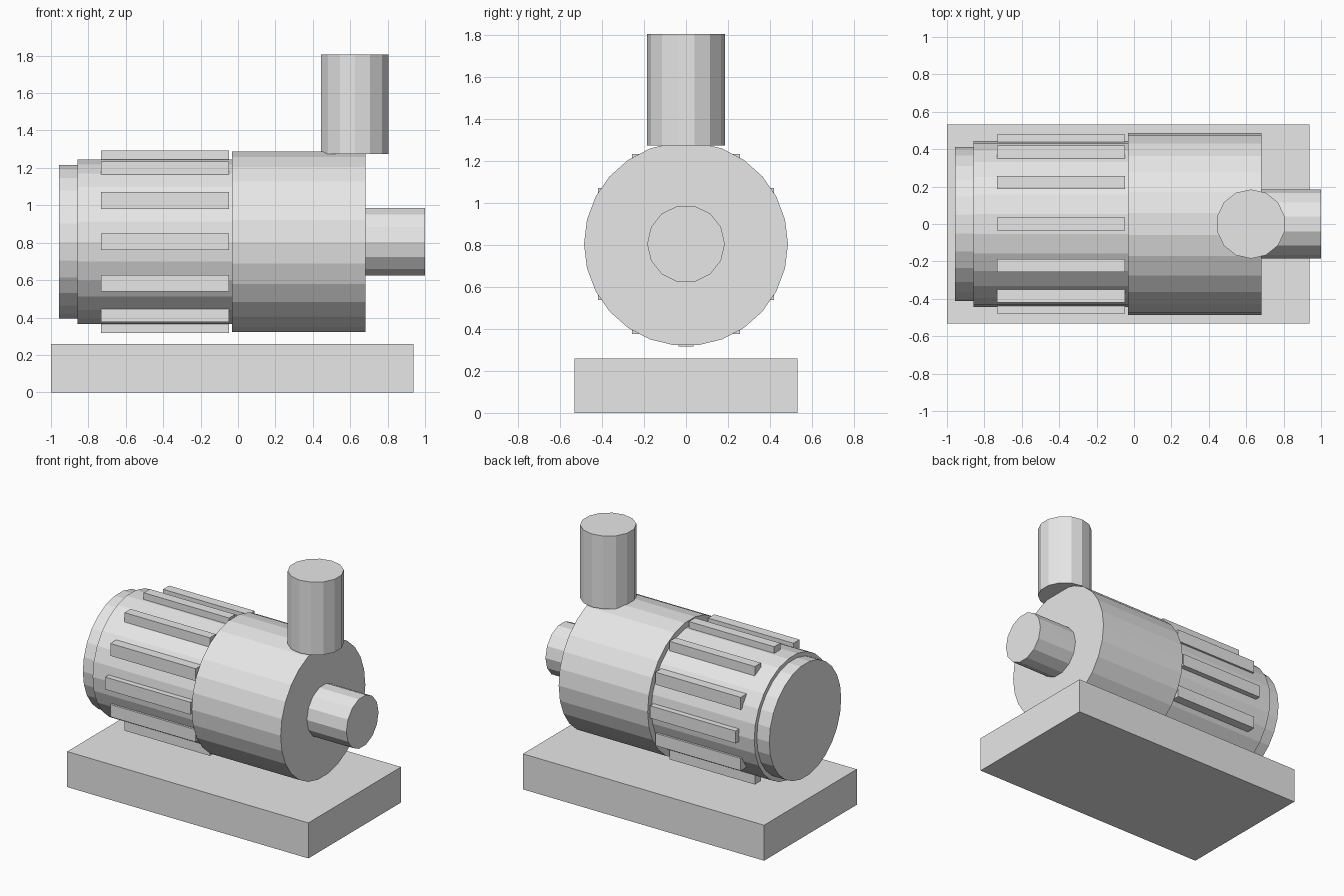
import bpy
import math
from mathutils import Matrix

cube = bpy.data.objects.get("Cube")
if cube:
    bpy.data.objects.remove(cube, do_unlink=True)

grey = bpy.data.materials.new("plain_grey")
grey.use_nodes = True
colour = (0.8, 0.8, 0.8, 1)
grey.diffuse_color = colour
grey.node_tree.nodes["Principled BSDF"].inputs["Base Color"].default_value = colour

AXIS_Z = 0.805


def finish(name):
    obj = bpy.context.object
    obj.name = name
    obj.data.materials.append(grey)
    return obj


def box(name, low, high):
    centre = [(a + b) / 2 for a, b in zip(low, high)]
    bpy.ops.mesh.primitive_cube_add(size=1, location=centre)
    obj = finish(name)
    obj.data.transform(Matrix.Diagonal([b - a for a, b in zip(low, high)] + [1]))


def drum(name, x0, x1, radius, sides):
    # Cylinder lying along x, with a corner on the y axis
    bpy.ops.mesh.primitive_cylinder_add(
        vertices=sides, radius=radius, depth=x1 - x0,
        location=((x0 + x1) / 2, 0, AXIS_Z))
    obj = finish(name)
    obj.data.transform(Matrix.Rotation(math.pi / 2, 4, "Y"))


# Base plate
box("base_plate", (-1, -0.532, 0), (0.938, 0.532, 0.258))

# Motor, its end cap, the pump casing and the inlet
drum("end_cap", -0.958, -0.858, 0.413, 26)
drum("motor_body", -0.858, -0.032, 0.443, 26)
drum("pump_casing", -0.032, 0.683, 0.486, 26)
drum("inlet_pipe", 0.683, 1, 0.185, 14)

# Upright outlet
bpy.ops.mesh.primitive_cylinder_add(
    vertices=14, radius=0.185, depth=0.53, location=(0.625, 0, 1.54))
finish("outlet_pipe")

# Cooling fins, all kept upright around the motor
for i in range(12):
    a = i * math.pi / 6
    y, z = 0.443 * math.cos(a), AXIS_Z + 0.443 * math.sin(a)
    box(f"cooling_fin_{i + 1}", (-0.733, y - 0.035, z - 0.045),
        (-0.047, y + 0.035, z + 0.045))
